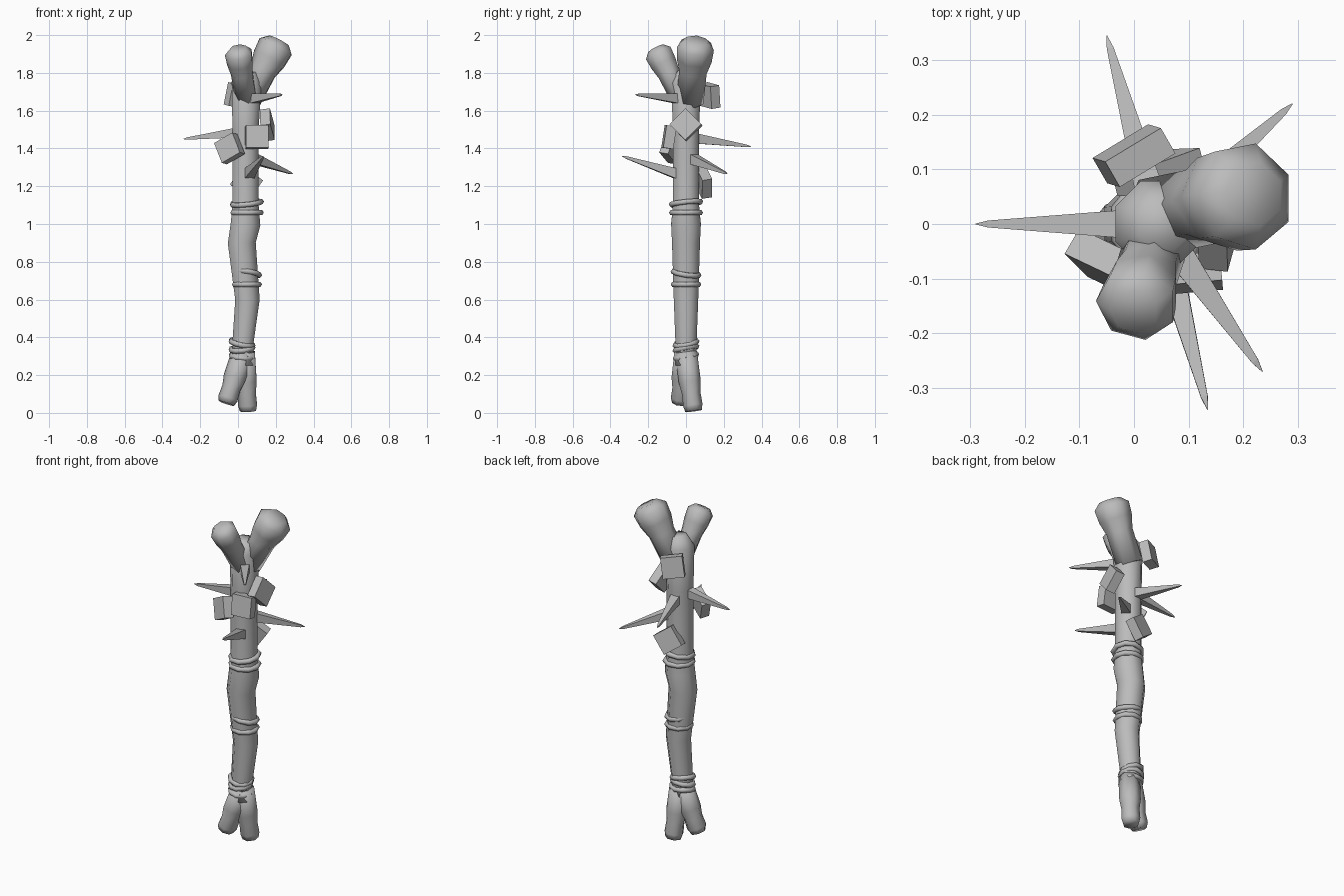
import bpy, bmesh, math
from mathutils import Vector, Matrix

cube = bpy.data.objects.get("Cube")
if cube:
    bpy.data.objects.remove(cube, do_unlink=True)

GREY = (0.5, 0.5, 0.5, 1)
material = bpy.data.materials.new("plain grey")
material.use_nodes = True
material.diffuse_color = GREY
for node in material.node_tree.nodes:
    if node.type == 'BSDF_PRINCIPLED':
        node.inputs["Base Color"].default_value = GREY
        node.inputs["Roughness"].default_value = 0.8


def finish(name, bm, smooth):
    """Turn a bmesh into a named grey object."""
    bmesh.ops.recalc_face_normals(bm, faces=bm.faces)
    for face in bm.faces:
        face.smooth = smooth
    mesh = bpy.data.meshes.new(name)
    bm.to_mesh(mesh)
    bm.free()
    mesh.materials.append(material)
    bpy.context.collection.objects.link(bpy.data.objects.new(name, mesh))


def tube(name, points, radii, sides, smooth=True):
    """Loft rings of the given radii along a path."""
    bm = bmesh.new()
    last = len(points) - 1
    rings = []
    for i, (point, radius) in enumerate(zip(points, radii)):
        along = (points[min(i + 1, last)] - points[max(i - 1, 0)]).normalized()
        reference = Vector((1, 0, 0)) if abs(along.z) > 0.6 else Vector((0, 0, 1))
        u = (reference - along * along.dot(reference)).normalized()
        v = along.cross(u)
        ring = []
        for k in range(sides):
            angle = math.tau * (k + 0.5) / sides
            ring.append(bm.verts.new(point + radius * (u * math.cos(angle) + v * math.sin(angle))))
        rings.append(ring)
    for lower, upper in zip(rings, rings[1:]):
        for k in range(sides):
            n = (k + 1) % sides
            bm.faces.new((lower[k], lower[n], upper[n], upper[k]))
    bm.faces.new(rings[0])
    bm.faces.new(rings[-1])
    finish(name, bm, smooth)


def bone_end(name, root, end, neck, head, taper):
    """Branch with an even neck that swells into a blunt head."""
    root, end = Vector(root), Vector(end)
    steps = (0, 0.5, 0.7, 0.9, 1)
    radii = (neck, neck, head * 0.95, head, head * taper)
    tube(name, [root.lerp(end, t) for t in steps], radii, sides=7)


# Long bone shaft: sideways drift, height and radius
SHAFT = [(0.03, 0.25, 0.06), (0.025, 0.36, 0.06), (0.05, 0.6, 0.07), (0.02, 0.9, 0.08),
         (0.04, 1, 0.085), (0.04, 1.1, 0.075), (0.04, 1.5, 0.075), (0.045, 1.75, 0.085),
         (0.055, 1.81, 0.05)]
tube("bone_shaft", [Vector((x, 0, z)) for x, z, radius in SHAFT],
     [radius for x, z, radius in SHAFT], sides=8)

# Upper joint
bone_end("small_knob", (0.045, -0.02, 1.66), (0, -0.16, 1.93), 0.06, 0.075, taper=0.6)
bone_end("large_lobe", (0.05, 0.02, 1.65), (0.22, 0.055, 1.97), 0.075, 0.1, taper=0.6)

# Lower joint
bone_end("right_prong", (0.03, 0, 0.32), (-0.06, -0.03, 0.05), 0.063, 0.055, taper=0.8)
bone_end("left_prong", (0.035, 0, 0.32), (0.055, 0.04, 0.01), 0.06, 0.053, taper=0.85)

# Cord wrappings: height and sideways lean
CORDS = [(0.3, 0.1), (0.34, -0.1), (0.37, 0.2), (0.68, 0), (0.74, 0.15), (1.06, 0), (1.11, -0.1)]
for height, lean in CORDS:
    low = height < 0.5
    bpy.ops.mesh.primitive_torus_add(
        location=(0.02 if low else 0.045, 0, height),
        rotation=(0.2 if low else -lean, lean, 0),
        major_segments=9, minor_segments=6,
        major_radius=0.05 + 0.025 * height, minor_radius=0.015)
    cord = bpy.context.object
    cord.name = f"cord_at_{height}"
    cord.data.materials.append(material)
    bpy.ops.object.shade_smooth()

# Four-sided spikes driven into the shaft: root height and tip
SPIKES = {
    "right_spike": (1.49, (-0.29, 0, 1.45)),
    "back_spike": (1.46, (-0.05, 0.345, 1.41)),
    "left_spike": (1.36, (0.29, 0.22, 1.265)),
    "upper_front_spike": (1.66, (0.235, -0.27, 1.685)),
    "lower_front_spike": (1.25, (0.135, -0.34, 1.36)),
}
for name, (height, tip) in SPIKES.items():
    root, tip = Vector((0.045, 0, height)), Vector(tip)
    tube(name, [root, root.lerp(tip, 0.93), tip], (0.043, 0.009, 0.001), sides=4, smooth=False)

# Square slabs stuck on the shaft: centre, compass direction and spin in degrees
SLABS = {
    "front_slab": ((0.1, -0.09, 1.46), -85, 0),
    "left_slab": ((0.155, 0, 1.525), -7, 45),
    "right_slab": ((-0.045, -0.075, 1.4), -120, 28),
    "upper_back_slab": ((0, 0.125, 1.68), 120, 8),
    "lower_back_slab": ((0.045, 0.095, 1.22), 104, 35),
}
for name, (centre, compass, spin) in SLABS.items():
    heading = math.radians(compass)
    outward = Vector((math.cos(heading), math.sin(heading), 0.15)).normalized()
    across = Vector((0, 0, 1)).cross(outward).normalized()
    frame = Matrix((across, outward.cross(across), outward)).transposed().to_4x4()
    bm = bmesh.new()
    bmesh.ops.create_cube(bm, size=0.12, matrix=Matrix.Translation(centre) @ frame
                          @ Matrix.Rotation(math.radians(spin), 4, 'Z')
                          @ Matrix.Diagonal((1, 1, 0.45, 1)))
    finish(name, bm, smooth=False)
